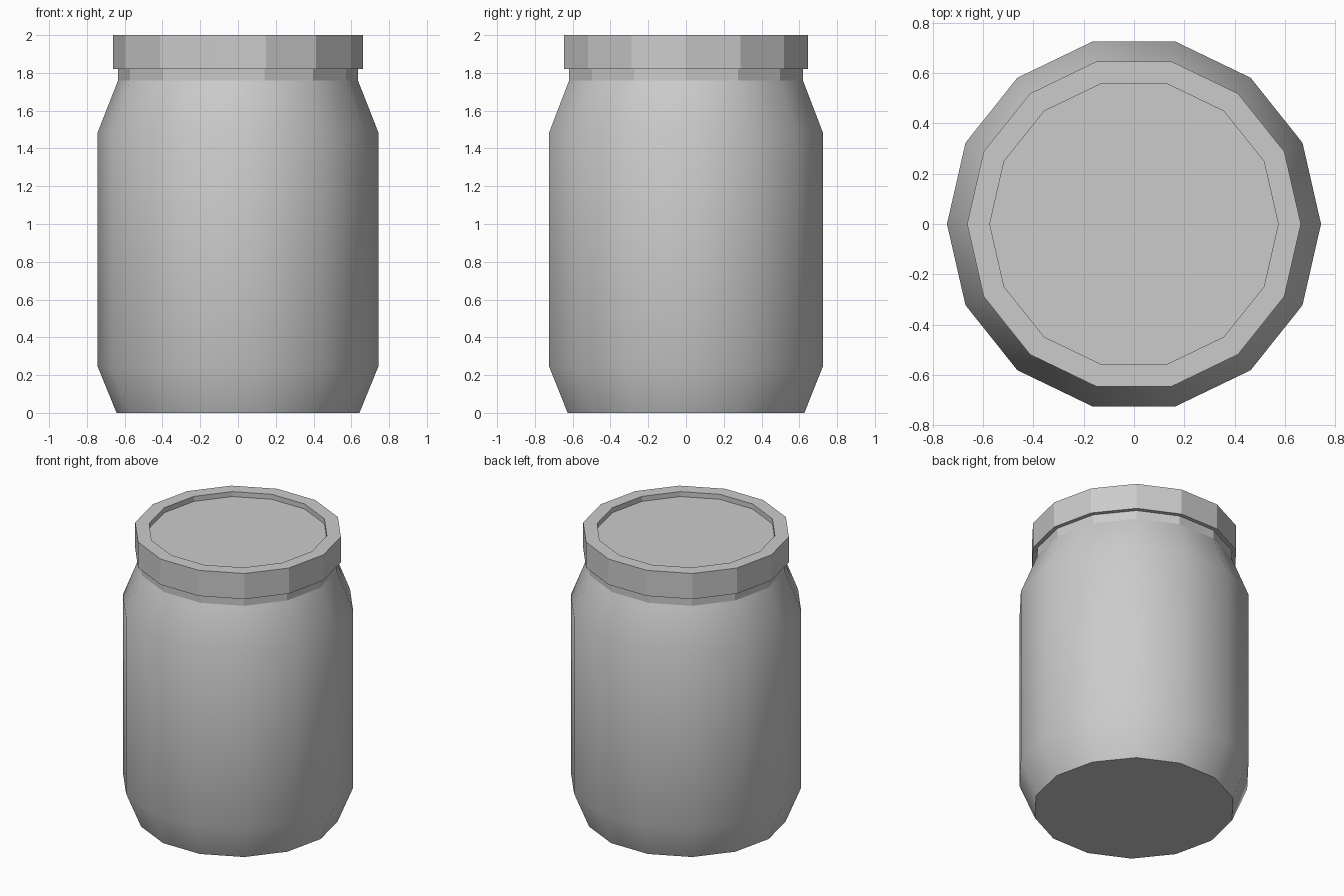
import bpy, bmesh, math

if "Cube" in bpy.data.objects:
    bpy.data.objects.remove(bpy.data.objects["Cube"])

SIDES = 14


def lathe(name, profile, cap_start=False, cap_end=False, smooth_faces=False):
    """Spin an (r, z) profile, ordered bottom to top, around z."""
    bm = bmesh.new()
    rings = []
    for r, z in profile:
        rings.append([bm.verts.new((r * math.cos(2 * math.pi * j / SIDES),
                                    r * math.sin(2 * math.pi * j / SIDES), z))
                      for j in range(SIDES)])
    for a, b in zip(rings, rings[1:]):
        for j in range(SIDES):
            k = (j + 1) % SIDES
            bm.faces.new((a[j], a[k], b[k], b[j])).smooth = smooth_faces
    if cap_start:
        bm.faces.new(rings[0][::-1])
    if cap_end:
        bm.faces.new(rings[-1])
    mesh = bpy.data.meshes.new(name)
    bm.to_mesh(mesh)
    bm.free()
    obj = bpy.data.objects.new(name, mesh)
    bpy.context.collection.objects.link(obj)
    return obj


# Smooth jar body with chamfered base and sloping shoulder
body = lathe("jar_body", [(0.643, 0), (0.743, 0.245), (0.743, 1.485), (0.635, 1.76)],
             cap_start=True, smooth_faces=True)
bpy.context.view_layer.objects.active = body
body.select_set(True)
bpy.ops.object.shade_smooth_by_angle(angle=math.radians(40))
body.select_set(False)

# Faceted neck between the shoulder and the lid
lathe("jar_neck", [(0.635, 1.76), (0.635, 1.82)])

# Faceted lid: underside ring, outer wall, flat rim, recessed top
lathe("lid", [(0.635, 1.82), (0.663, 1.82), (0.663, 2.0), (0.573, 2.0), (0.573, 1.965)],
      cap_end=True)
